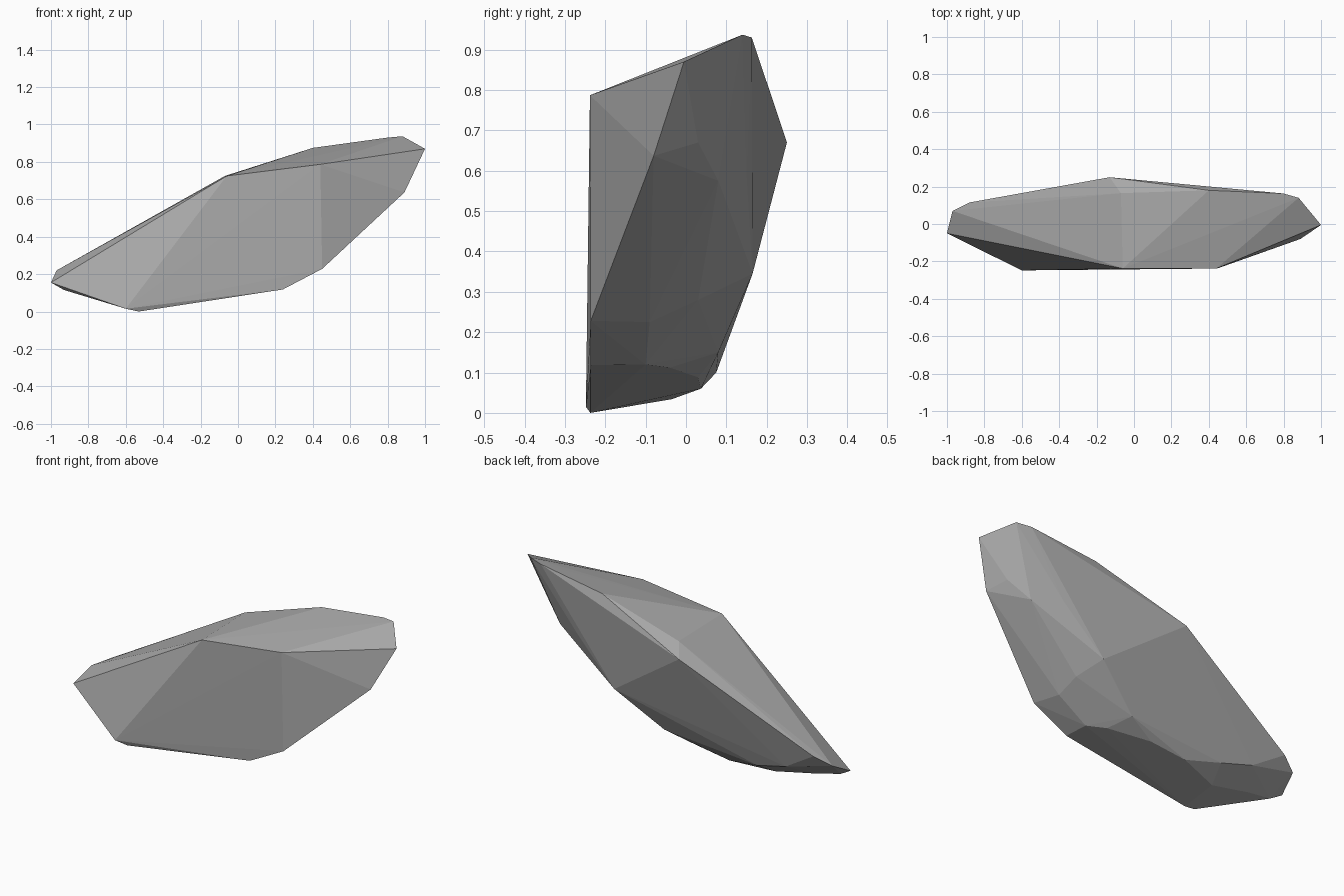
import bpy
import bmesh

# Corner points of the boulder, grouped by region
FRONT = [(-0.60, -0.248, 0.015), (-0.53, -0.237, 0.0), (0.24, -0.236, 0.118),
         (0.45, -0.236, 0.228), (0.44, -0.238, 0.787), (-0.06, -0.238, 0.725)]
LEFT_TIP = [(-1.0, -0.05, 0.155), (-0.97, 0.07, 0.22), (-0.88, 0.115, 0.268),
            (-0.93, -0.06, 0.115)]
RIGHT_TIP = [(0.89, -0.08, 0.637), (1.0, -0.005, 0.87), (0.88, 0.14, 0.937),
             (0.80, 0.163, 0.93)]
TOP_BACK = [(0.40, 0.18, 0.875), (-0.07, 0.165, 0.725), (-0.13, 0.25, 0.67)]
UNDERSIDE = [(0.23, -0.10, 0.12), (0.14, -0.04, 0.112), (-0.085, 0.03, 0.088),
             (-0.30, 0.037, 0.06), (-0.535, -0.035, 0.034), (-0.78, -0.04, 0.085),
             (-0.50, 0.075, 0.10), (-0.69, 0.09, 0.15), (0.08, 0.08, 0.15),
             (0.335, 0.165, 0.345), (0.58, 0.15, 0.59), (0.845, 0.03, 0.67),
             (0.735, 0.08, 0.575), (0.41, -0.09, 0.225), (0.40, 0.03, 0.28)]

# Chiselled stone: convex hull over the corners
bm = bmesh.new()
for co in FRONT + LEFT_TIP + RIGHT_TIP + TOP_BACK + UNDERSIDE:
    bm.verts.new(co)
hull = bmesh.ops.convex_hull(bm, input=bm.verts[:])
loose = {g for g in hull["geom_interior"] + hull["geom_unused"]
         if isinstance(g, bmesh.types.BMVert)}
bmesh.ops.delete(bm, geom=list(loose), context='VERTS')
bmesh.ops.recalc_face_normals(bm, faces=bm.faces[:])

mesh = bpy.data.meshes.new("boulder")
bm.to_mesh(mesh)
bm.free()

# Plain grey stone
stone = bpy.data.materials.new("stone_grey")
stone.diffuse_color = (0.40, 0.40, 0.40, 1.0)
mesh.materials.append(stone)

boulder = bpy.data.objects.new("boulder", mesh)
bpy.context.collection.objects.link(boulder)
